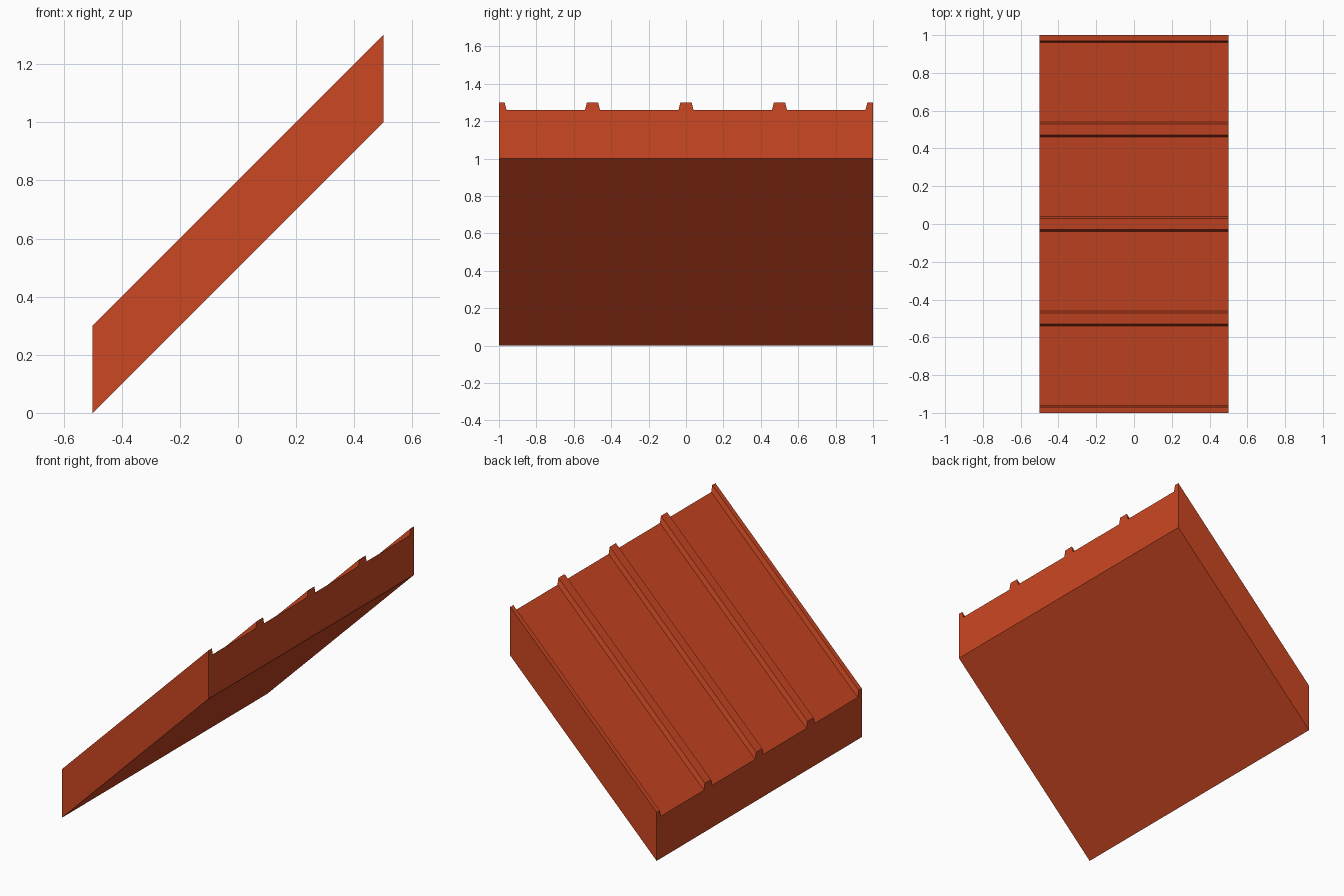
import bpy
import bmesh
from mathutils import Vector

cube = bpy.data.objects.get("Cube")
if cube:
    bpy.data.objects.remove(cube, do_unlink=True)

# Panel dimensions
HALF_RUN, HALF_WIDTH, RISE = 0.5, 1.0, 1.0
SHEET, CREST = 0.26, 0.30
RIB_FOOT, RIB_TOP, RIB_SPACING = 0.04, 0.03, 0.5

# Terracotta paint
paint = bpy.data.materials.new("terracotta_red")
paint.use_nodes = True
colour = (0.60, 0.063, 0.016, 1.0)
paint.diffuse_color = colour
paint.node_tree.nodes["Principled BSDF"].inputs["Base Color"].default_value = colour


def ribbed_profile():
    """Cross-section (y, height) with trapezoid ribs, halved at both edges."""
    points = [(-HALF_WIDTH, 0)]
    for i in range(-2, 3):
        centre = i * RIB_SPACING
        rib = [(-RIB_FOOT, SHEET), (-RIB_TOP, CREST),
               (RIB_TOP, CREST), (RIB_FOOT, SHEET)]
        if i == -2:
            rib = [(0, CREST)] + rib[2:]
        elif i == 2:
            rib = rib[:2] + [(0, CREST)]
        points += [(centre + y, h) for y, h in rib]
    return points + [(HALF_WIDTH, 0)]


# Sloping roof panel: the profile swept up the slope with vertical ends
bm = bmesh.new()
lower_end = bm.faces.new([bm.verts.new((-HALF_RUN, y, h)) for y, h in ribbed_profile()])
swept = bmesh.ops.extrude_face_region(bm, geom=[lower_end], use_keep_orig=True)
upper_verts = [v for v in swept["geom"] if isinstance(v, bmesh.types.BMVert)]
bmesh.ops.translate(bm, verts=upper_verts, vec=Vector((2 * HALF_RUN, 0, RISE)))
bmesh.ops.recalc_face_normals(bm, faces=bm.faces)

mesh = bpy.data.meshes.new("ribbed_roof_panel")
bm.to_mesh(mesh)
bm.free()
mesh.materials.append(paint)
panel = bpy.data.objects.new("ribbed_roof_panel", mesh)
bpy.context.collection.objects.link(panel)
